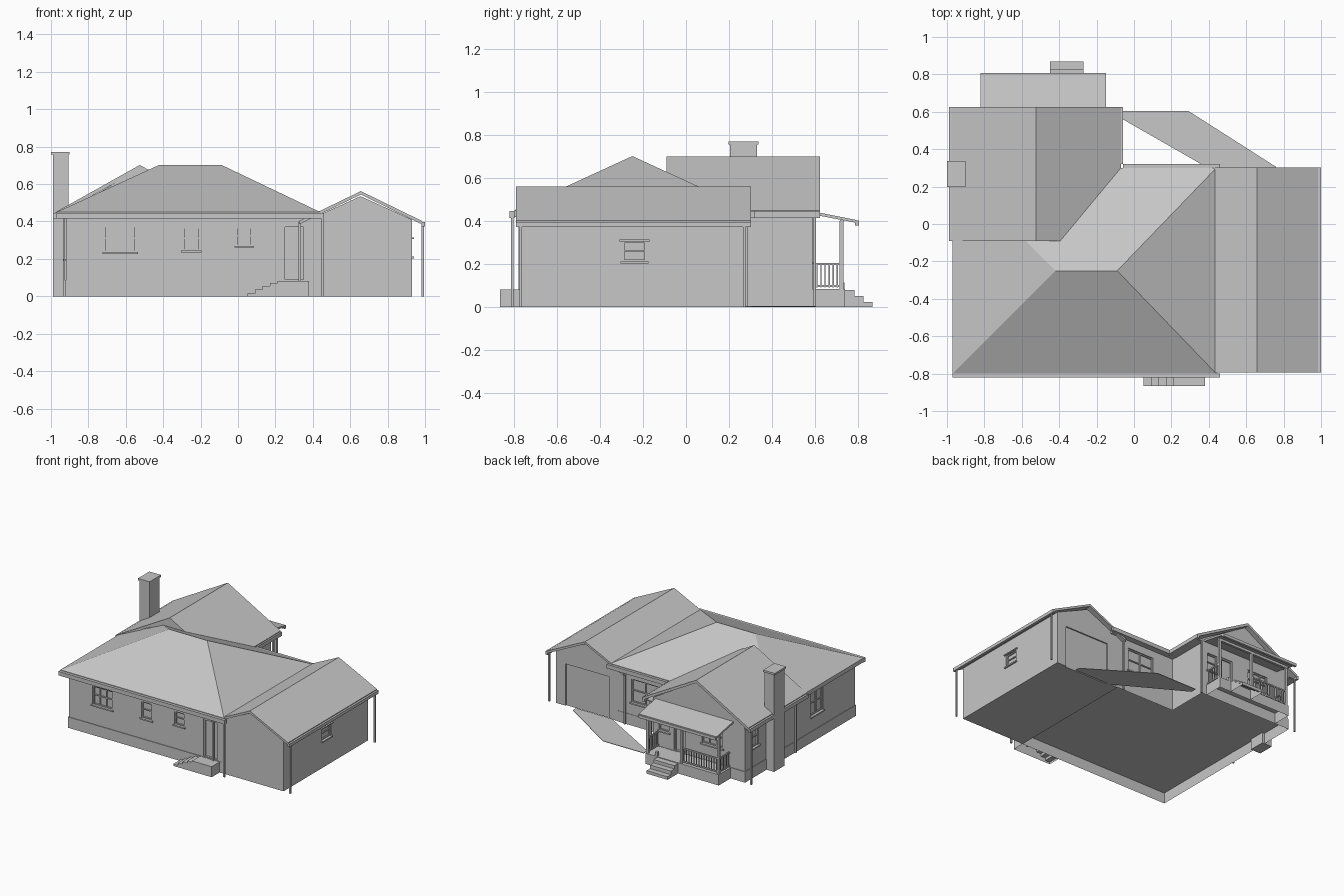
import bpy, bmesh
from mathutils import Vector

if "Cube" in bpy.data.objects:
    bpy.data.objects.remove(bpy.data.objects["Cube"])

mat = bpy.data.materials.new("plain_grey")
mat.diffuse_color = (0.57, 0.57, 0.57, 1)
mat.use_nodes = True
mat.node_tree.nodes["Principled BSDF"].inputs["Base Color"].default_value = mat.diffuse_color
R = 0.016  # recess depth of windows and doors


def make(name, verts, faces, hollow=False):
    bm = bmesh.new()
    vs = [bm.verts.new(v) for v in verts]
    for f in faces:
        bm.faces.new([vs[i] for i in f])
    bmesh.ops.recalc_face_normals(bm, faces=bm.faces)
    if hollow:  # open underside
        low = [f for f in bm.faces if f.normal.z < -0.9 and f.calc_center_median().z < 0.001]
        bmesh.ops.delete(bm, geom=low, context='FACES')
    me = bpy.data.meshes.new(name)
    bm.to_mesh(me)
    bm.free()
    me.materials.append(mat)
    ob = bpy.data.objects.new(name, me)
    bpy.context.collection.objects.link(ob)
    return ob


def prism(name, pts, axis, a, b, hollow=False):
    """Extrude a 2D profile along x (pts = y,z), y (pts = x,z) or z (pts = x,y)."""
    def place(p, t):
        return {'x': (t, p[0], p[1]), 'y': (p[0], t, p[1]), 'z': (p[0], p[1], t)}[axis]
    n = len(pts)
    verts = [place(p, a) for p in pts] + [place(p, b) for p in pts]
    faces = [tuple(range(n)), tuple(range(n, 2 * n))]
    faces += [(i, (i + 1) % n, n + (i + 1) % n, n + i) for i in range(n)]
    return make(name, verts, faces, hollow)


def box(name, x0, x1, y0, y1, z0, z1, hollow=False):
    return prism(name, [(x0, y0), (x1, y0), (x1, y1), (x0, y1)], 'z', z0, z1, hollow)


def panel(name, side, wall, a0, a1, z0, z1, d0, d1):
    """Box on a wall: side is '-y', '+y', '-x' or '+x'; d0..d1 is depth outward."""
    s = -1 if side[0] == '-' else 1
    p, q = sorted((wall + s * d0, wall + s * d1))
    if side[1] == 'y':
        return box(name, a0, a1, p, q, z0, z1)
    return box(name, p, q, a0, a1, z0, z1)


def recess(ob, side, wall, a0, a1, z0, z1, depth=R):
    cutter = panel("cutter", side, wall, a0, a1, z0, z1, -depth, 0.03)
    mod = ob.modifiers.new("cut", 'BOOLEAN')
    mod.operation, mod.solver, mod.object = 'DIFFERENCE', 'EXACT', cutter
    dg = bpy.context.evaluated_depsgraph_get()
    me = bpy.data.meshes.new_from_object(ob.evaluated_get(dg))
    ob.modifiers.clear()
    ob.data = me
    bpy.data.objects.remove(cutter)


def window(name, ob, side, wall, a0, a1, z0, z1, bars=0):
    t = 0.008
    recess(ob, side, wall, a0, a1, z0, z1)
    for k in (a0, a1 - t):
        panel(name + "_jamb", side, wall, k, k + t, z0, z1, -R, -0.006)
    for k in (z0, (z0 + z1) / 2, z1 - t):
        panel(name + "_rail", side, wall, a0 + t, a1 - t, k, k + t, -R, -0.008)
    panel(name + "_sill", side, wall, a0 - 0.01, a1 + 0.01, z0 - 0.01, z0, -0.002, 0.012)
    for i in range(bars):
        m = a0 + (a1 - a0) * (i + 1) / (bars + 1)
        panel(name + "_bar", side, wall, m - 0.004, m + 0.004, z0, z1, -R, -0.008)


def door(name, ob, side, wall, a0, a1, z0, z1):
    t = 0.01
    recess(ob, side, wall, a0, a1, z0, z1)
    for k in (a0, a1 - t):
        panel(name + "_jamb", side, wall, k, k + t, z0, z1, -R, -0.006)
    panel(name + "_head", side, wall, a0 + t, a1 - t, z1 - t, z1, -R, -0.006)


def pipe(name, x, y, z1):
    box(name, x - 0.006, x + 0.006, y - 0.006, y + 0.006, 0, z1)


def gable_roof(name, xl, xm, xr, ze, zp, th, y0, y1):
    prism(name, [(xl, ze), (xm, zp), (xr, ze), (xr, ze - th), (xm, zp - th), (xl, ze - th)],
          'y', y0, y1)


# open-bottomed plinth under house and wing, with the floor as its top
prism("plinth", [(-0.925, -0.77), (0.40, -0.77), (0.40, 0.273), (-0.125, 0.273),
                 (-0.125, 0.595), (-0.925, 0.595)], 'z', 0, 0.084, hollow=True)

# main house walls and hipped roof
main = box("main_walls", -0.92, 0.40, -0.765, 0.27, 0.084, 0.43)
box("main_eaves", -0.97, 0.44, -0.80, 0.30, 0.418, 0.45)
make("main_hip_roof",
     [(-0.97, -0.80, 0.45), (0.44, -0.80, 0.45), (0.44, 0.30, 0.45), (-0.97, 0.30, 0.45),
      (-0.42, -0.25, 0.703), (-0.09, -0.25, 0.703)],
     [(0, 1, 5, 4), (1, 2, 5), (2, 3, 4, 5), (3, 0, 4), (0, 3, 2, 1)])
box("front_gutter", -0.97, 0.46, -0.822, -0.80, 0.415, 0.446)
box("rear_gutter", -0.06, 0.46, 0.30, 0.32, 0.415, 0.446)

# rear wing with gable
wing = prism("wing_walls", [(-0.92, 0.084), (-0.13, 0.084), (-0.13, 0.45), (-0.525, 0.68),
                            (-0.92, 0.45)], 'y', 0.27, 0.59)
prism("wing_gable_fill", [(-0.90, 0.46), (-0.15, 0.46), (-0.525, 0.685)], 'y', -0.085, 0.26)
gable_roof("wing_roof", -0.975, -0.525, -0.07, 0.45, 0.702, 0.022, -0.09, 0.625)
box("wing_gutter_left", -0.99, -0.97, -0.09, 0.625, 0.415, 0.444)
box("wing_gutter_right", -0.08, -0.058, 0.32, 0.625, 0.415, 0.444)
box("wing_soffit_left", -0.97, -0.92, 0.30, 0.60, 0.415, 0.423)
box("wing_soffit_right", -0.13, -0.08, 0.30, 0.60, 0.415, 0.423)

# chimney
box("chimney_shaft", -0.99, -0.905, 0.205, 0.33, 0, 0.76)
box("chimney_cap", -1.0, -0.90, 0.198, 0.338, 0.757, 0.772)

# garage with recessed door and hooded window
garage = prism("garage_walls", [(0.38, 0), (0.93, 0), (0.93, 0.41), (0.655, 0.535), (0.38, 0.41)],
               'y', -0.768, 0.268)
gable_roof("garage_roof", 0.325, 0.657, 0.985, 0.402, 0.562, 0.018, -0.793, 0.302)
box("garage_gutter_right", 0.98, 1.0, -0.793, 0.302, 0.372, 0.396)
recess(garage, '+y', 0.268, 0.47, 0.85, -0.01, 0.325, 0.01)
window("garage_window", garage, '+x', 0.93, -0.295, -0.185, 0.212, 0.305)
panel("garage_window_hood", '+x', 0.93, -0.31, -0.17, 0.306, 0.314, 0, 0.01)

# driveway
prism("driveway", [(-0.06, 0.605), (0.29, 0.605), (0.76, 0.305), (0.76, 0.268), (0.45, 0.268),
                   (-0.06, 0.56)], 'z', 0, 0.004)

# windows and doors of the house
window("wide_front_window", main, '-y', -0.765, -0.715, -0.545, 0.237, 0.378, 2)
window("middle_front_window", main, '-y', -0.765, -0.295, -0.205, 0.245, 0.37)
window("small_front_window", main, '-y', -0.765, -0.01, 0.075, 0.27, 0.37)
door("front_door", main, '-y', -0.765, 0.24, 0.36, 0.09, 0.38)
window("left_window", main, '-x', -0.92, -0.37, -0.22, 0.20, 0.385, 1)
window("rear_window", main, '+y', 0.27, 0.05, 0.28, 0.18, 0.36, 1)
window("wing_left_window", wing, '-x', -0.92, 0.42, 0.52, 0.23, 0.375)
door("porch_door", wing, '+y', 0.59, -0.41, -0.31, 0.09, 0.36)
window("porch_window_left", wing, '+y', 0.59, -0.73, -0.55, 0.21, 0.35, 2)
window("porch_window_right", wing, '+y', 0.59, -0.27, -0.18, 0.21, 0.35)

# front landing with side steps
profile = [(0.05, 0), (0.05, 0.016), (0.09, 0.016), (0.09, 0.035), (0.13, 0.035), (0.13, 0.055),
           (0.17, 0.055), (0.17, 0.072), (0.21, 0.072), (0.21, 0.082), (0.38, 0.082), (0.38, 0)]
prism("front_landing_steps", profile, 'y', -0.866, -0.77, hollow=True)

# rear porch: deck, sloped roof, posts, steps
box("porch_deck", -0.80, -0.17, 0.595, 0.74, 0, 0.083, hollow=True)
prism("porch_roof", [(0.585, 0.447), (0.795, 0.405), (0.795, 0.392), (0.585, 0.432)],
      'x', -0.82, -0.15)
box("porch_gutter", -0.82, -0.15, 0.788, 0.806, 0.38, 0.402)
box("porch_beam", -0.80, -0.17, 0.717, 0.735, 0.385, 0.405)
for x in (-0.79, -0.47, -0.18):
    box("porch_post", x - 0.009, x + 0.009, 0.716, 0.734, 0.083, 0.40)
prism("porch_steps", [(0.74, 0), (0.74, 0.078), (0.785, 0.078), (0.785, 0.052), (0.828, 0.052),
                      (0.828, 0.024), (0.87, 0.024), (0.87, 0)], 'x', -0.45, -0.27, hollow=True)
box("step_kerb", -0.27, -0.25, 0.715, 0.738, 0.083, 0.115)


def railing(x0, y0, x1, y1, count):
    a, b = Vector((x0, y0, 0)), Vector((x1, y1, 0))
    for z in (0.098, 0.20):
        box("porch_rail", x0 - 0.005, x1 + 0.005, y0 - 0.005, y1 + 0.005, z - 0.005, z + 0.005)
    for i in range(count):
        p = a.lerp(b, (i + 0.5) / count)
        box("porch_baluster", p.x - 0.003, p.x + 0.003, p.y - 0.003, p.y + 0.003, 0.09, 0.20)


railing(-0.78, 0.725, -0.48, 0.725, 14)
railing(-0.79, 0.60, -0.79, 0.715, 6)
railing(-0.18, 0.60, -0.18, 0.715, 6)

# downpipes
for x, y, z in ((0.988, -0.77, 0.38), (0.988, 0.272, 0.38), (0.45, -0.81, 0.42),
                (0.33, -0.775, 0.40), (0.33, 0.28, 0.40), (-0.93, -0.02, 0.42),
                (-0.978, 0.595, 0.42), (-0.118, 0.60, 0.42)):
    pipe("downpipe", x, y, z)
